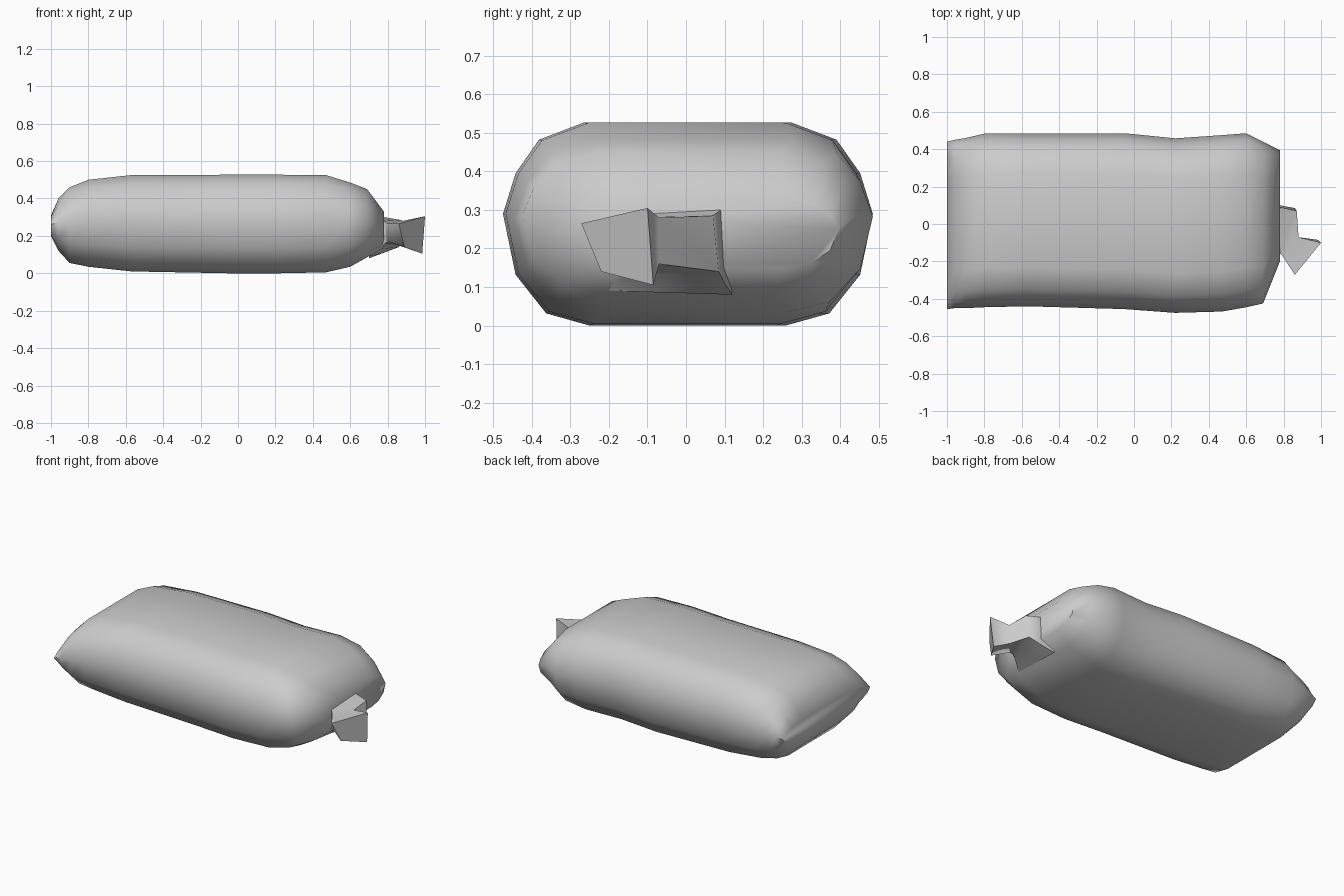
import bpy
import bmesh
import math

cube = bpy.data.objects.get("Cube")
if cube:
    bpy.data.objects.remove(cube, do_unlink=True)

# Plain sack cloth colour
cloth = bpy.data.materials.new("grey_cloth")
cloth.use_nodes = True
grey = (0.6, 0.6, 0.6, 1)
cloth.diffuse_color = grey
cloth.node_tree.nodes["Principled BSDF"].inputs["Base Color"].default_value = grey


def loft(name, rings, angle):
    """Join rings of equal point count into a closed, smooth skin."""
    bm = bmesh.new()
    loops = [[bm.verts.new(p) for p in ring] for ring in rings]
    n = len(loops[0])
    for a, b in zip(loops, loops[1:]):
        for i in range(n):
            j = (i + 1) % n
            bm.faces.new((a[i], a[j], b[j], b[i]))
    bm.faces.new(loops[0])
    bm.faces.new(loops[-1])
    bmesh.ops.recalc_face_normals(bm, faces=bm.faces)
    mesh = bpy.data.meshes.new(name)
    bm.to_mesh(mesh)
    bm.free()
    mesh.materials.append(cloth)
    obj = bpy.data.objects.new(name, mesh)
    bpy.context.collection.objects.link(obj)
    bpy.ops.object.select_all(action='DESELECT')
    obj.select_set(True)
    bpy.context.view_layer.objects.active = obj
    bpy.ops.object.shade_smooth_by_angle(angle=math.radians(angle))
    return obj


# Bulging cross-section, mirrored across its width
half = [(0.55, 1), (0.8, 0.83), (0.93, 0.5), (1, 0.1),
        (0.93, -0.5), (0.76, -0.88), (0.52, -1)]
section = half + [(-u, v) for u, v in reversed(half)]

# Filled sack: station x, then front, back, bottom and top limits
stations = [
    (-1.0, -0.455, 0.44, 0.20, 0.31),
    (-0.96, -0.45, 0.45, 0.12, 0.40),
    (-0.90, -0.45, 0.46, 0.055, 0.46),
    (-0.80, -0.445, 0.483, 0.035, 0.50),
    (-0.57, -0.44, 0.483, 0.01, 0.525),
    (-0.05, -0.455, 0.485, 0.0, 0.527),
    (0.22, -0.475, 0.458, 0.0, 0.527),
    (0.47, -0.468, 0.475, 0.005, 0.525),
    (0.60, -0.445, 0.485, 0.035, 0.485),
    (0.69, -0.425, 0.44, 0.085, 0.45),
    (0.78, -0.20, 0.395, 0.15, 0.33),
]
body = []
for x, y0, y1, z0, z1 in stations:
    body.append([(x, (y0 + y1) / 2 + u * (y1 - y0) / 2,
                  (z0 + z1) / 2 + v * (z1 - z0) / 2) for u, v in section])
loft("sack_body", body, 60)

# Gathered neck that turns to the front and flares into a loose end
neck = [
    [(0.70, 0.12, 0.08), (0.70, 0.10, 0.34), (0.70, -0.22, 0.34), (0.70, -0.2, 0.09)],
    [(0.78, 0.10, 0.11), (0.78, 0.09, 0.30), (0.77, -0.16, 0.30), (0.77, -0.15, 0.13)],
    [(0.86, 0.085, 0.14), (0.87, 0.07, 0.285), (0.785, -0.16, 0.28), (0.785, -0.15, 0.16)],
    [(0.875, -0.07, 0.16), (0.88, -0.07, 0.28), (0.80, -0.18, 0.265), (0.80, -0.17, 0.17)],
    [(0.985, -0.085, 0.105), (1.0, -0.10, 0.305), (0.86, -0.272, 0.265), (0.89, -0.22, 0.14)],
]
loft("tied_neck", neck, 75)
